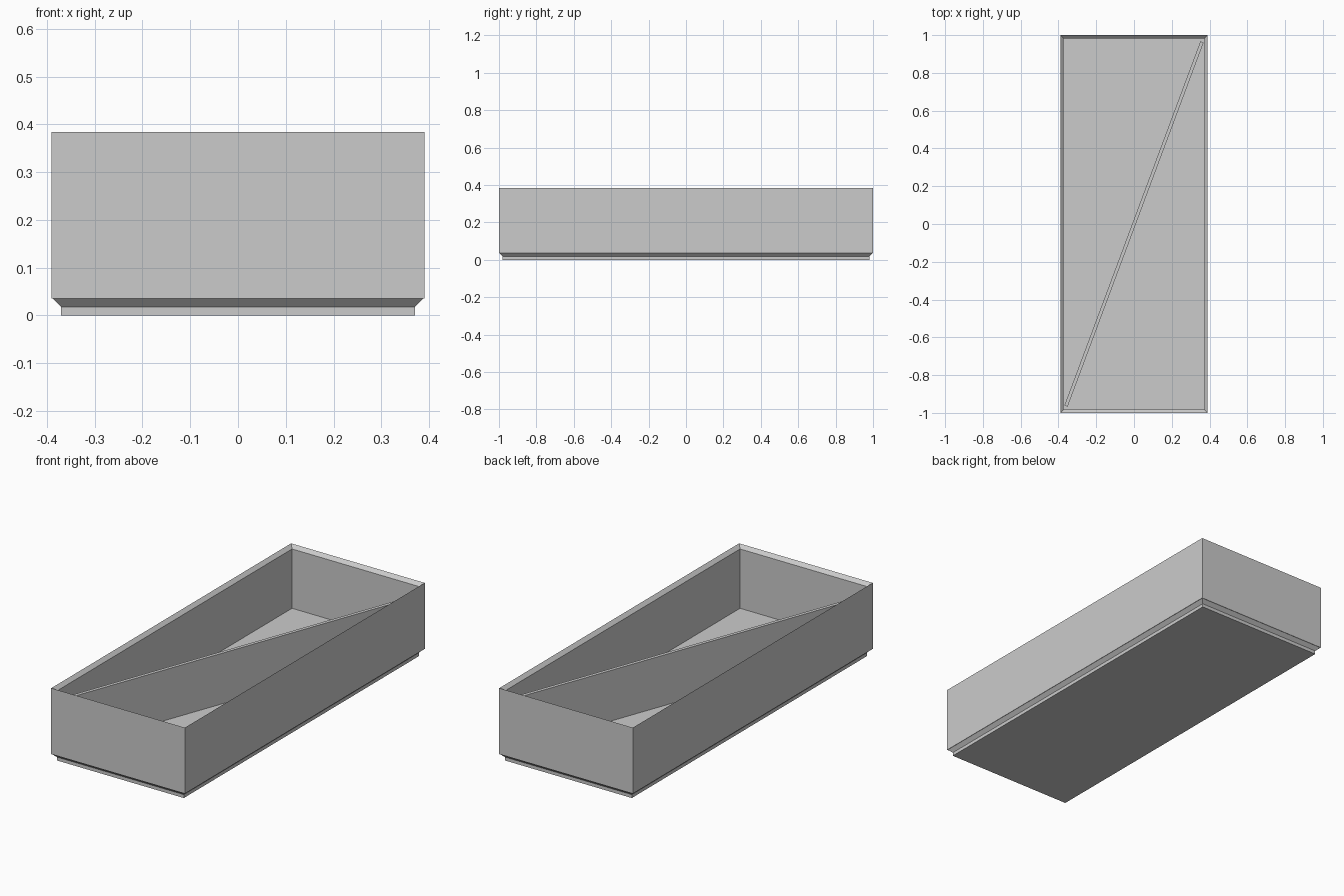
import bpy
import bmesh
import math

cube = bpy.data.objects.get("Cube")
if cube:
    bpy.data.objects.remove(cube, do_unlink=True)

HALF_X, HALF_Y, HEIGHT = 0.39, 1.0, 0.384
STEP = 0.018      # foot height, chamfer size and wall thickness
FLOOR = 0.053     # top of the floor inside

grey = bpy.data.materials.new("light grey plastic")
grey.use_nodes = True
grey.diffuse_color = (0.6, 0.6, 0.6, 1)
grey.node_tree.nodes["Principled BSDF"].inputs["Base Color"].default_value = (0.6, 0.6, 0.6, 1)


def add_object(name, bm):
    bmesh.ops.recalc_face_normals(bm, faces=bm.faces)
    mesh = bpy.data.meshes.new(name)
    bm.to_mesh(mesh)
    bm.free()
    mesh.materials.append(grey)
    obj = bpy.data.objects.new(name, mesh)
    bpy.context.collection.objects.link(obj)
    return obj


def rectangle_loft(name, profile):
    """Join rectangles, each given as (inset from the outer wall, height), and cap both ends."""
    bm = bmesh.new()
    rings = []
    for inset, z in profile:
        x, y = HALF_X - inset, HALF_Y - inset
        rings.append([bm.verts.new(p) for p in
                      ((-x, -y, z), (x, -y, z), (x, y, z), (-x, y, z))])
    for low, high in zip(rings, rings[1:]):
        for i in range(4):
            j = (i + 1) % 4
            bm.faces.new((low[i], low[j], high[j], high[i]))
    bm.faces.new(rings[0])
    bm.faces.new(rings[-1])
    return add_object(name, bm)


# Tray: stacking foot, chamfer, outer wall, sloped inner lip, inner wall, floor
rectangle_loft("tray", [
    (STEP + 0.002, 0), (STEP + 0.002, STEP), (0.002, 2 * STEP), (0, 2 * STEP),
    (0, HEIGHT), (STEP, HEIGHT - STEP), (STEP, FLOOR)])

# Diagonal divider, lower than the walls
end_x, end_y, top = 0.36, 0.964, 0.32
bm = bmesh.new()
bmesh.ops.create_cube(bm, size=1)
bmesh.ops.scale(bm, verts=bm.verts, vec=(2 * math.hypot(end_x, end_y), STEP, top - FLOOR))
divider = add_object("diagonal_divider", bm)
divider.location.z = (top + FLOOR) / 2
divider.rotation_euler.z = math.atan2(end_y, end_x)
